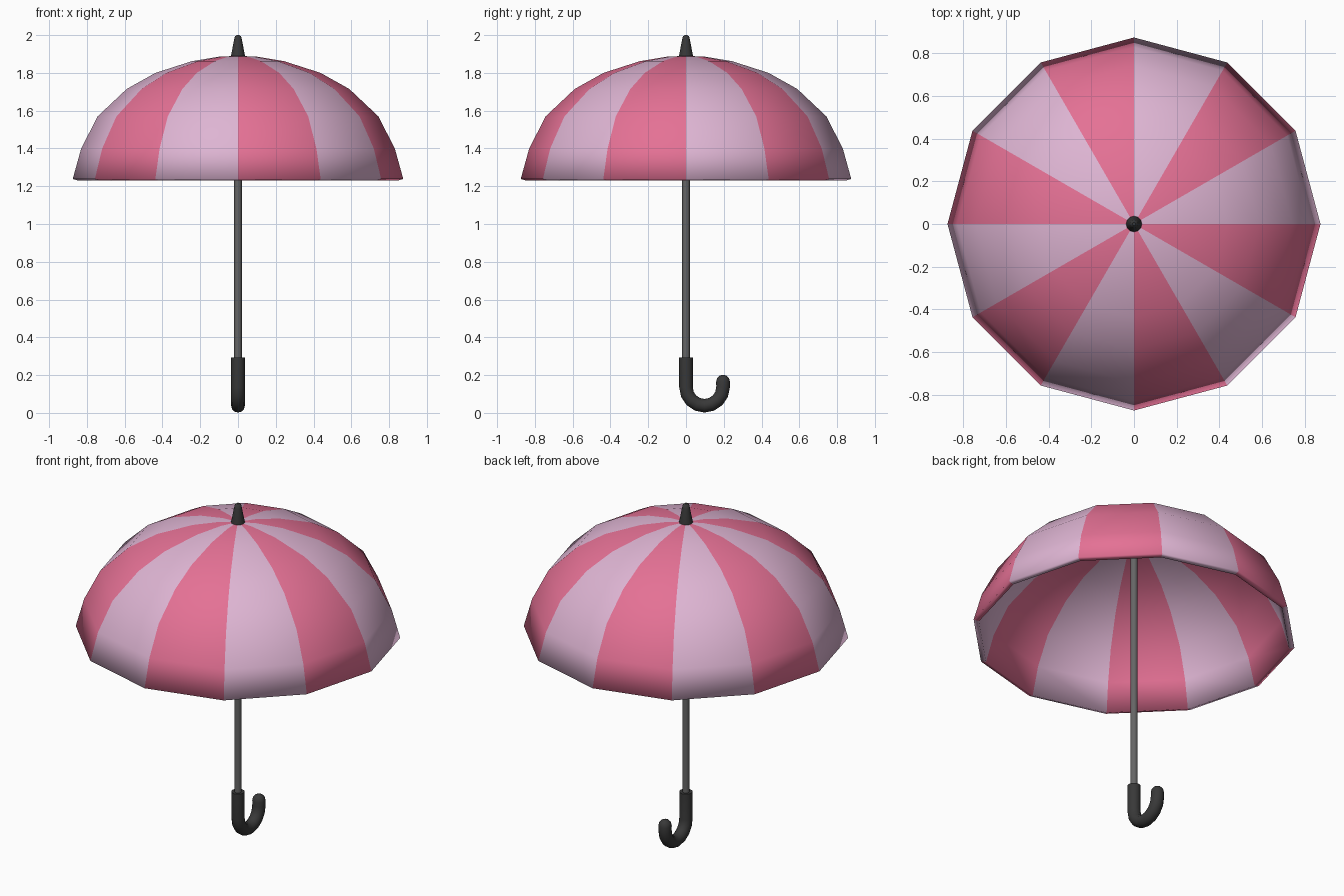
import bpy, bmesh, math
from mathutils import Vector

if "Cube" in bpy.data.objects:
    bpy.data.objects.remove(bpy.data.objects["Cube"])


def material(name, rgb):
    m = bpy.data.materials.new(name)
    m.diffuse_color = (*rgb, 1)
    m.use_nodes = True
    m.node_tree.nodes["Principled BSDF"].inputs["Base Color"].default_value = m.diffuse_color
    return m


pale = material("pale_lilac", (0.73, 0.46, 0.65))
pink = material("rose_pink", (0.78, 0.165, 0.30))
grey = material("shaft_grey", (0.13, 0.13, 0.13))
dark = material("handle_charcoal", (0.04, 0.04, 0.04))


def make_object(name, bm, mats, smooth_angle):
    bmesh.ops.recalc_face_normals(bm, faces=bm.faces)
    mesh = bpy.data.meshes.new(name)
    bm.to_mesh(mesh)
    bm.free()
    ob = bpy.data.objects.new(name, mesh)
    bpy.context.collection.objects.link(ob)
    for m in mats:
        mesh.materials.append(m)
    bpy.ops.object.select_all(action='DESELECT')
    ob.select_set(True)
    bpy.context.view_layer.objects.active = ob
    bpy.ops.object.shade_smooth_by_angle(angle=math.radians(smooth_angle))
    return ob


def tube(name, path, mat, sides):
    """Sweep a circle along (y, z, radius) stations lying in the x = 0 plane."""
    bm = bmesh.new()
    rings = []
    pts = [Vector((0, y, z)) for y, z, r in path]
    for i, (y, z, r) in enumerate(path):
        t = (pts[min(i + 1, len(pts) - 1)] - pts[max(i - 1, 0)]).normalized()
        side = Vector((1, 0, 0))
        up = t.cross(side)
        angles = [2 * math.pi * k / sides for k in range(sides)]
        rings.append([bm.verts.new(pts[i] + r * (math.cos(a) * side + math.sin(a) * up))
                      for a in angles])
    for a, b in zip(rings, rings[1:]):
        for k in range(sides):
            n = (k + 1) % sides
            bm.faces.new((a[k], a[n], b[n], b[k]))
    bm.faces.new(rings[0])
    bm.faces.new(rings[-1])
    return make_object(name, bm, [mat], 40)


# Canopy: twelve-sided dome, alternating panels, closed with an inner shell
PANELS = 12
outer = [(0.875, 1.238), (0.83, 1.40), (0.743, 1.57), (0.589, 1.715),
         (0.437, 1.80), (0.244, 1.862), (0.10, 1.886)]
bm = bmesh.new()
rings = [[bm.verts.new((r * math.cos(math.tau * k / PANELS),
                        r * math.sin(math.tau * k / PANELS), z))
          for k in range(PANELS)] for r, z in outer]
apex = bm.verts.new((0, 0, 1.89))
for k in range(PANELS):
    n = (k + 1) % PANELS
    for a, b in zip(rings, rings[1:]):
        bm.faces.new((a[k], a[n], b[n], b[k])).material_index = k % 2
    bm.faces.new((rings[-1][k], rings[-1][n], apex)).material_index = k % 2
canopy = make_object("canopy", bm, [pale, pink], 35)
shell = canopy.modifiers.new("thickness", 'SOLIDIFY')
shell.thickness = 0.03
shell.offset = -1

# Shaft
tube("shaft", [(0, 0.25, 0.02), (0, 1.88, 0.02)], grey, 12)

# Hooked handle with a rounded tip
R, r, cy, cz = 0.098, 0.036, 0.098, 0.136
hook = [(0, 0.292, r)]
for i in range(9):
    a = math.pi + math.pi * i / 8
    hook.append((cy + R * math.cos(a), cz + R * math.sin(a), r))
end = 0.166
for i in range(4):
    a = math.radians(i * 27)
    hook.append((cy + R, end + r * math.sin(a), r * math.cos(a)))
tube("handle", hook, dark, 12)

# Top finial
tube("finial", [(0, 1.875, 0.038), (0, 1.89, 0.037), (0, 1.975, 0.021),
                (0, 1.992, 0.017), (0, 2.0, 0.008)], dark, 12)
